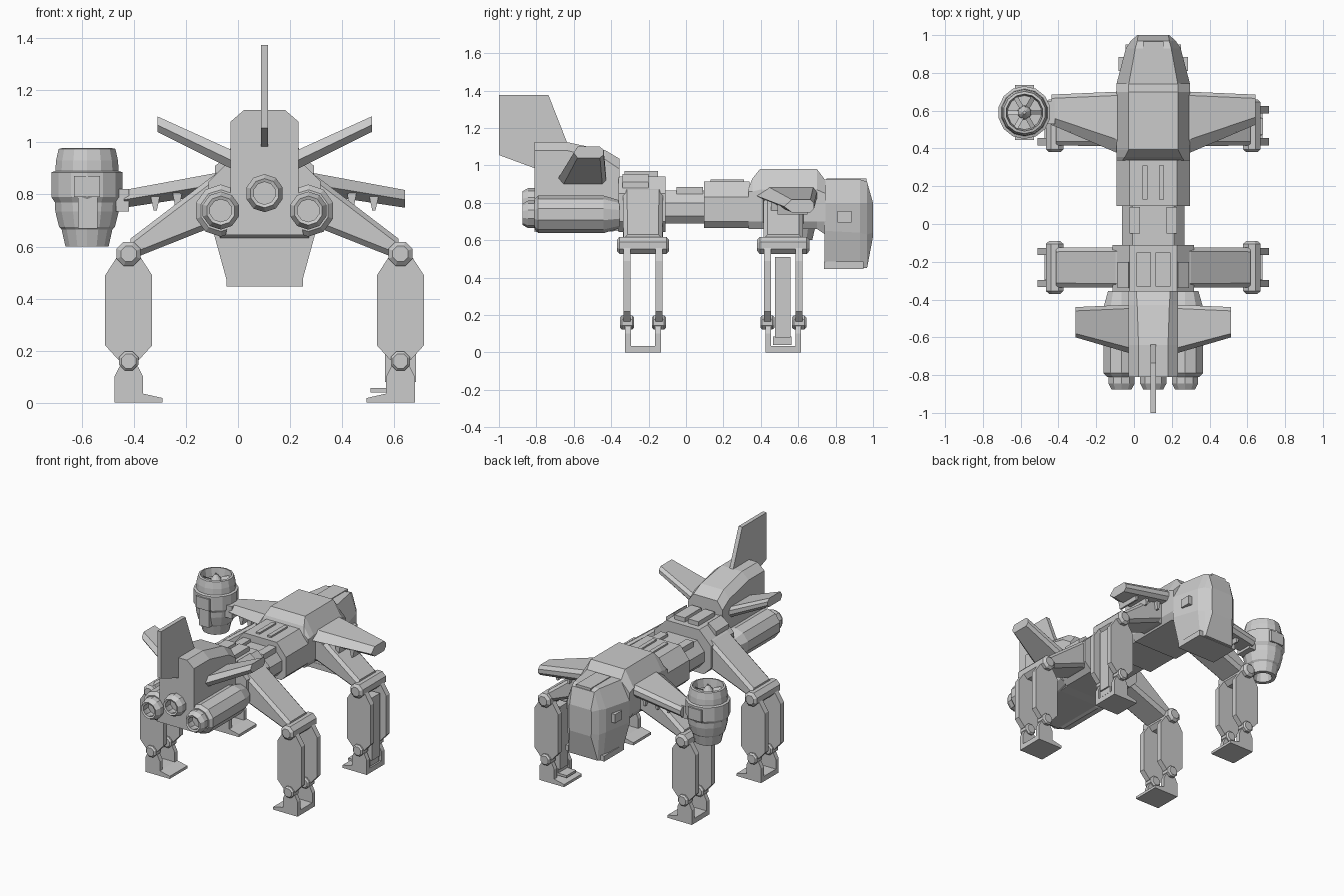
import bpy, bmesh
from math import sin, cos, tau

CX = 0.102  # the fuselage axis; the single lift pod pushes it off centre


def loft(name, rings, s=1):
    """Skin a chain of equal rings and cap the ends; x is relative to the fuselage axis."""
    bm = bmesh.new()
    vs = [[bm.verts.new((CX + s * x, y, z)) for x, y, z in r] for r in rings]
    n = len(vs[0])
    for a, b in zip(vs, vs[1:]):
        for i in range(n):
            bm.faces.new((a[i], a[(i + 1) % n], b[(i + 1) % n], b[i]))
    bm.faces.new(vs[0])
    bm.faces.new(vs[-1])
    bmesh.ops.recalc_face_normals(bm, faces=bm.faces)
    me = bpy.data.meshes.new(name)
    bm.to_mesh(me)
    bm.free()
    ob = bpy.data.objects.new(name, me)
    bpy.context.collection.objects.link(ob)
    return ob


def box(name, x0, x1, y0, y1, z0, z1, s=1):
    return loft(name, [[(x0, y, z0), (x1, y, z0), (x1, y, z1), (x0, y, z1)] for y in (y0, y1)], s)


def plate(name, pts, y0, y1, s=1):
    """Outline in x, z given a thickness along y."""
    return loft(name, [[(x, y, z) for x, z in pts] for y in (y0, y1)], s)


def lathe(name, prof, c, axis, n, s=1):
    """Profile of (radius, height) turned about the y or z axis through c."""
    rings = []
    for r, h in prof:
        ring = []
        for i in range(n):
            a = tau * (i + .5) / n
            u, v = r * cos(a), r * sin(a)
            ring.append((c[0] + u, c[1] + h, c[2] + v) if axis == 'y' else (c[0] + u, c[1] + v, c[2] + h))
        rings.append(ring)
    return loft(name, rings, s)


def hull(name, stations):
    """Eight-sided hull; station = y, bottom half width, bottom z, half width, z1, z2, top half width, top z."""
    return loft(name, [[(-wb, y, zb), (wb, y, zb), (w, y, z1), (w, y, z2), (wt, y, zt), (-wt, y, zt),
                        (-w, y, z2), (-w, y, z1)] for y, wb, zb, w, z1, z2, wt, zt in stations])


# Fuselage from nose to tail
hull("cockpit", [(.74, .14, .45, .195, .65, .80, .13, .925),
                 (.93, .125, .45, .145, .64, .80, .095, .925),
                 (.968, .11, .45, .12, .63, .80, .085, .912),
                 (1.0, .08, .62, .085, .64, .79, .08, .80)])
hull("forward_body", [(.335, .17, .66, .195, .70, .86, .165, .88),
                      (.355, .17, .66, .195, .70, .86, .15, .93),
                      (.395, .17, .66, .195, .70, .87, .13, .98),
                      (.70, .17, .66, .195, .70, .87, .13, .98),
                      (.745, .17, .63, .195, .70, .85, .13, .92)])
hull("mid_body", [(y, .16, .665, .195, .70, .83, .125, .914) for y in (.095, .34)])
hull("neck", [(y, .13, .69, .165, .73, .80, .11, .865) for y in (-.12, .11)])
hull("rear_collar", [(y, .16, .645, .215, .70, .85, .125, .94) for y in (-.36, -.11)])
hull("tail_spine", [(-.81, .15, .645, .13, .72, 1.08, .078, 1.125),
                    (-.64, .15, .645, .13, .72, 1.08, .078, 1.125),
                    (-.43, .15, .645, .13, .72, 1.03, .085, 1.08),
                    (-.355, .15, .65, .13, .72, .98, .09, 1.035)])

# Deck panels
box("windscreen", -.055, .055, .75, .965, .91, .93)
box("collar_deck_box", -.09, -.012, -.33, -.15, .92, .97)
box("collar_deck_box", .012, .09, -.33, -.15, .92, .97)
box("chin_plate", -.147, .147, .738, .95, .447, .485)
for s in (1, -1):
    box("mid_deck_strip", .03, .058, .13, .31, .90, .925, s)
    box("neck_deck_box", .07, .125, -.05, .09, .82, .885, s)
    box("side_window", .12, .185, .81, .885, .695, .755, s)
    plate("collar_side_panel", [(.12, .90), (.19, .88), (.19, .91), (.13, .955)], -.34, -.20, s)

# Vertical tail fin
fin = [(-1, 1.375), (-.735, 1.375), (-.635, 1.12), (-.635, 1.0), (-.81, .985), (-1, 1.055)]
loft("tail_fin", [[(x, y, z) for y, z in fin] for x in (-.014, .014)])

# Thrusters and side engine bodies
NOZZLE = [(.05, .05), (.05, -.02), (.043, -.06), (.056, -.065), (.073, -.035), (.073, .05)]
lathe("centre_thruster", NOZZLE, (0, -.81, .805), 'y', 10)
for s in (1, -1):
    lathe("side_engine", [(.08, -.81), (.1, -.79), (.1, -.44), (.075, -.355)], (.168, 0, .738), 'y', 10, s)
    lathe("side_thruster", NOZZLE, (.168, -.81, .738), 'y', 10, s)


def wing_ring(x, yf, yb, zt, th, c):
    """Blade cross-section with chamfered edges."""
    return [(x, yf, zt - .55 * th), (x, yf + c, zt), (x, yb - .02, zt), (x, yb, zt - .3 * th),
            (x, yb, zt - .7 * th), (x, yb - .02, zt - th), (x, yf + c, zt - th)]


# Main wings with hanging rails, and raised tail planes
for s in (1, -1):
    loft("main_wing", [wing_ring(.1, .35, .705, .895, .085, .07), wing_ring(.2, .38, .70, .88, .08, .07),
                       wing_ring(.54, .525, .685, .817, .068, .04)], s)
    for x in (.24, .335, .42):
        z = .84 - .17 * (x - .2)
        plate("wing_rail", [(x - .02, z), (x + .02, z), (x + .006, .738), (x - .006, .738)],
              .40 + .4 * (x - .2), .65, s)
    loft("tail_plane", [wing_ring(.07, -.70, -.425, .945, .075, .03),
                        wing_ring(.412, -.60, -.44, 1.1, .06, .02)], s)

# Four legs
SHIN = [(-.035, .575), (.035, .575), (.09, .49), (.09, .22), (.04, .165), (-.04, .165), (-.09, .22), (-.09, .49)]
FOOT = [(.035, .14), (.055, .10), (.055, 0), (-.13, 0), (-.13, .018), (-.055, .035), (-.055, .10), (-.035, .14)]
SOLE = [(.055, 0), (-.13, 0), (-.13, .018), (-.055, .035), (.055, .035)]
LX = .522


def arm_ring(x, y, h, z0, z1):
    c = .022
    return [(x, y - h + c, z0), (x, y + h - c, z0), (x, y + h, z0 + c), (x, y + h, z1 - c),
            (x, y + h - c, z1), (x, y - h + c, z1), (x, y - h, z1 - c), (x, y - h, z0 + c)]


for y in (-.23, .52):
    for s in (1, -1):
        loft("upper_leg", [arm_ring(.11, y, .107, .66, .91), arm_ring(.2, y, .107, .675, .87),
                           arm_ring(.515, y, .105, .55, .63)], s)
        lathe("knee", [(.032, -.14), (.05, -.125), (.05, .125), (.032, .14)], (LX, y, .572), 'y', 8, s)
        for t in (-1, 1):
            yo = y + t * .085
            plate("shin_plate", [(LX + a, b) for a, b in SHIN], yo - .019, yo + .019, s)
            lathe("ankle", [(.03, -.038), (.04, -.028), (.04, .028), (.03, .038)], (LX, yo, .16), 'y', 8, s)
            plate("foot_side", [(LX + a, b) for a, b in FOOT], y + t * .08 - .015, y + t * .08 + .015, s)
        plate("foot_sole", [(LX + a, b) for a, b in SOLE], y - .095, y + .095, s)

# Boarding ladder inside one front leg
box("ladder_panel", LX - .06, LX + .06, .475, .56, .08, .51)
box("ladder_step", LX - .115, LX + .04, .465, .565, .04, .056)
box("ladder_base", LX - .05, LX + .05, .465, .565, .04, .085)

# Single lift pod on the left wing tip
P = (-.682, .59, 0)
lathe("lift_pod", [(.05, .66), (.06, .6), (.085, .6), (.1, .665), (.11, .675), (.125, .735), (.127, .77),
                   (.14, .79), (.14, .885), (.125, .89), (.122, .93), (.112, .975), (.098, .978),
                   (.09, .92)], P, 'z', 14)
lathe("fan_hub", [(.04, .91), (.032, .945), (.008, .978)], P, 'z', 10)
for i in range(6):
    a = tau * i / 6
    u, v = cos(a), sin(a)
    loft("fan_blade", [[(P[0] + r * u - w * v, P[1] + r * v + w * u, .935 + h)
                        for w, h in ((-.012, -.01), (.012, .006), (.012, .01), (-.012, -.006))]
                       for r in (.02, .094)])
box("pod_clamp", P[0] - .05, P[0] + .05, .445, .735, .79, .87)
box("pod_mount", -.57, -.52, .53, .65, .735, .82)
box("pod_intake", P[0] - .035, P[0] + .04, .455, .52, .67, .80)
